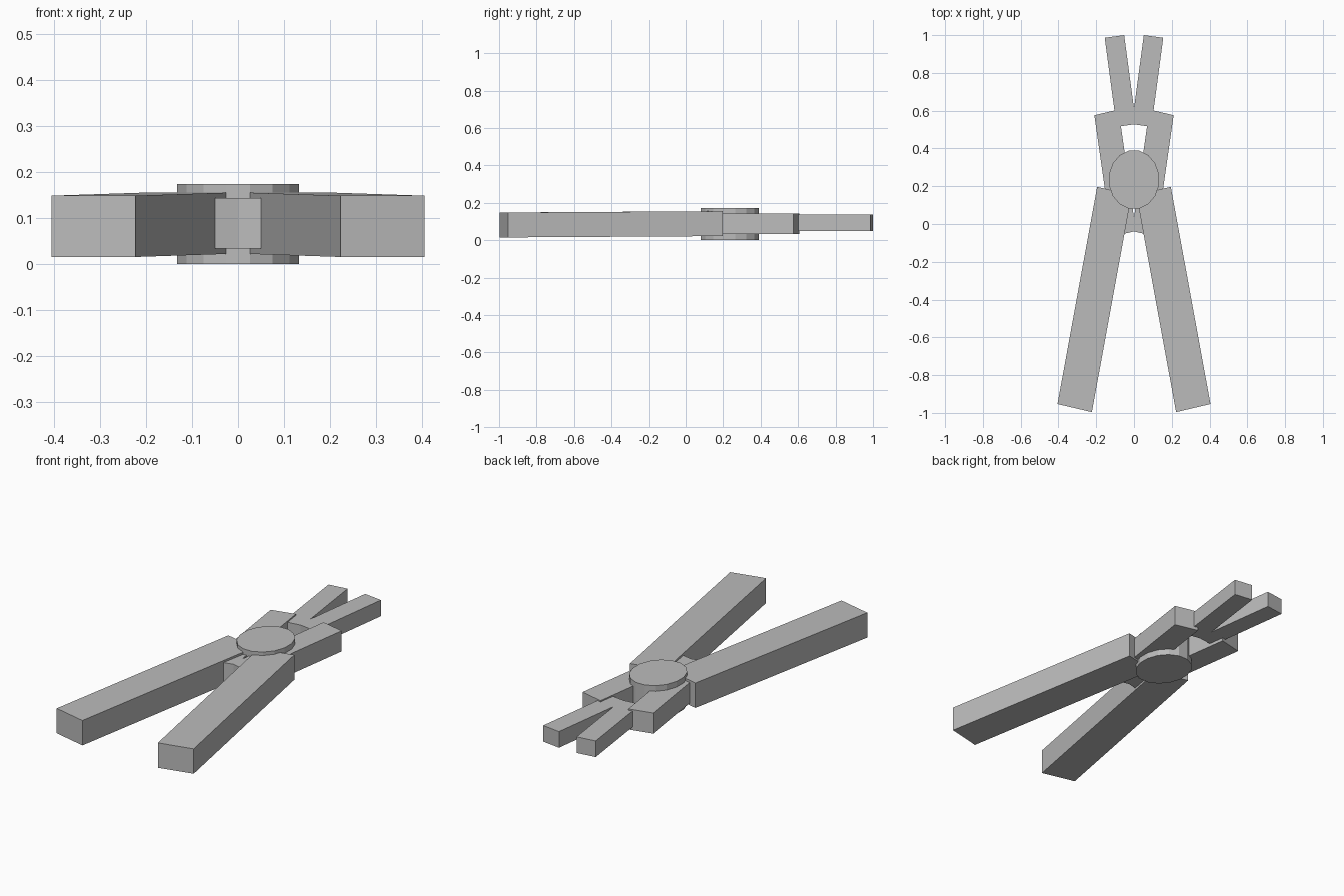
import bpy, bmesh, math
from mathutils import Vector

if "Cube" in bpy.data.objects:
    bpy.data.objects.remove(bpy.data.objects["Cube"])

steel = bpy.data.materials.new("grey steel")
steel.diffuse_color = (0.5, 0.5, 0.5, 1)
steel.use_nodes = True
steel.node_tree.nodes["Principled BSDF"].inputs["Base Color"].default_value = steel.diffuse_color


def finish(bm, name):
    bmesh.ops.recalc_face_normals(bm, faces=bm.faces)
    mesh = bpy.data.meshes.new(name)
    bm.to_mesh(mesh)
    bm.free()
    mesh.materials.append(steel)
    obj = bpy.data.objects.new(name, mesh)
    bpy.context.collection.objects.link(obj)
    return obj


def bar(name, corner, across, along, height, side):
    """Slanted bar: outer front bottom corner plus three edge vectors."""
    bm = bmesh.new()
    bmesh.ops.create_cube(bm, size=1)
    for v in bm.verts:
        u = v.co + Vector((0.5, 0.5, 0.5))
        v.co = (Vector(corner) + u.x * Vector(across)
                + u.y * Vector(along) + Vector((0, 0, u.z * height)))
        v.co.x *= side
    finish(bm, name)


for side, label in ((1, "left"), (-1, "right")):
    # long handles, rising slightly towards the pivot
    bar(label + "_handle", (-0.405, -0.953, 0.015), (0.182, -0.043, 0),
        (0.21, 1.15, 0.007), 0.133, side)
    # thick jaw bases running under the pivot
    bar(label + "_jaw", (-0.118, -0.067, 0.033), (0.128, 0.03, 0),
        (-0.092, 0.643, 0), 0.11, side)
    # thin jaw tips
    bar(label + "_jaw_tip", (-0.092, 0.515, 0.05), (0.103, 0.014, 0),
        (-0.063, 0.471, 0), 0.086, side)

# oval sixteen-sided pivot, flat side to the front
bm = bmesh.new()
bmesh.ops.create_cone(bm, cap_ends=True, segments=16, radius1=1, radius2=1, depth=1)
for v in bm.verts:
    a = math.atan2(v.co.y, v.co.x)
    a = (round(a / (math.pi / 8) - 0.5 + 1e-4) + 0.5) * math.pi / 8
    v.co = (0.1346 * math.cos(a), 0.235 + 0.157 * math.sin(a), (v.co.z + 0.5) * 0.173)
finish(bm, "pivot")
